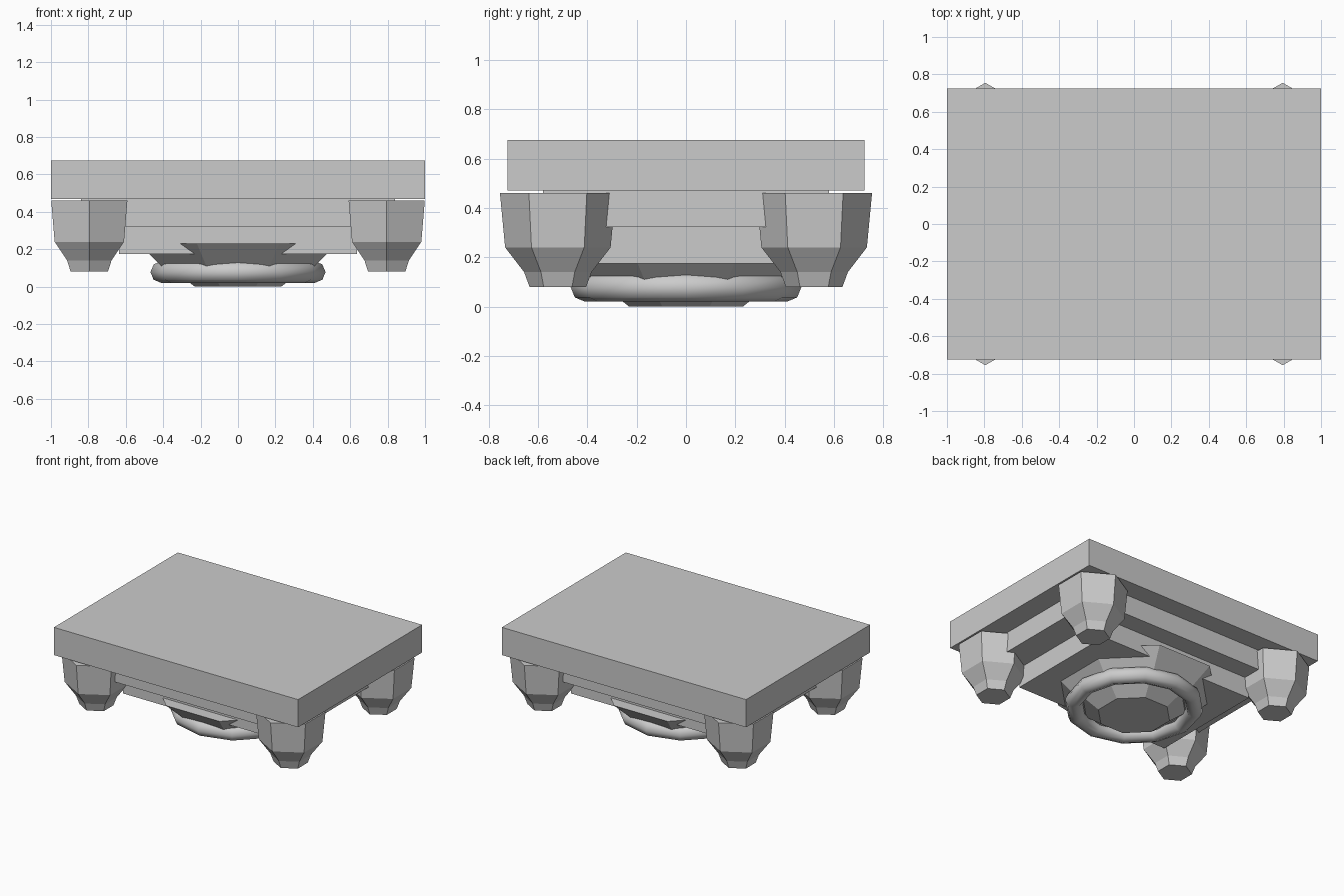
import bpy, bmesh
from math import cos, sin, pi

cube = bpy.data.objects.get("Cube")
if cube:
    bpy.data.objects.remove(cube, do_unlink=True)

grey = bpy.data.materials.new("plain grey")
grey.use_nodes = True
COLOUR = (0.6, 0.6, 0.6, 1)
grey.diffuse_color = COLOUR
for node in grey.node_tree.nodes:
    if node.type == 'BSDF_PRINCIPLED':
        node.inputs["Base Color"].default_value = COLOUR


def finish(name, bm, location=(0, 0, 0)):
    bmesh.ops.recalc_face_normals(bm, faces=bm.faces)
    mesh = bpy.data.meshes.new(name)
    bm.to_mesh(mesh)
    bm.free()
    mesh.materials.append(grey)
    obj = bpy.data.objects.new(name, mesh)
    obj.location = location
    bpy.context.collection.objects.link(obj)
    return obj


def block(name, half_x, half_y, low, high):
    bm = bmesh.new()
    bmesh.ops.create_cube(bm, size=2)
    bmesh.ops.scale(bm, vec=(half_x, half_y, (high - low) / 2), verts=bm.verts)
    return finish(name, bm, (0, 0, (low + high) / 2))


def lathe(name, profile, sides, turn, location=(0, 0, 0)):
    """Stack of regular polygons, given as (radius, height), capped at both ends."""
    bm = bmesh.new()
    rings = []
    for radius, z in profile:
        angles = [turn + 2 * pi * i / sides for i in range(sides)]
        rings.append([bm.verts.new((radius * cos(a), radius * sin(a), z)) for a in angles])
    for low, high in zip(rings, rings[1:]):
        for i in range(sides):
            j = (i + 1) % sides
            bm.faces.new((low[i], low[j], high[j], high[i]))
    bm.faces.new(rings[0])
    bm.faces.new(rings[-1])
    return finish(name, bm, location)


# Stepped body
block("top_slab", 1, 0.725, 0.47, 0.675)
block("upper_step", 0.84, 0.58, 0.322, 0.47)
block("lower_step", 0.635, 0.44, 0.175, 0.322)

# Four tapered hexagonal feet
foot = [(0.115, 0.08), (0.137, 0.14), (0.214, 0.24), (0.235, 0.46)]
for side, x in (("left", 0.795), ("right", -0.795)):
    for end, y in (("front", -0.52), ("back", 0.52)):
        lathe(f"{end}_{side}_foot", foot, 6, pi / 2, (x, y, 0))

# Flared octagonal collar and the shallow bowl inside the ring
lathe("collar", [(0.41, 0.08), (0.573, 0.23)], 8, pi / 8)
lathe("bowl", [(0.25, 0), (0.36, 0.08)], 8, pi / 8)

# Rounded ring
bpy.ops.mesh.primitive_torus_add(major_segments=12, minor_segments=8, major_radius=0.41,
                                 minor_radius=0.058, location=(0, 0, 0.078))
ring = bpy.context.object
ring.name = "ring"
ring.data.materials.append(grey)
bpy.ops.object.shade_smooth()
